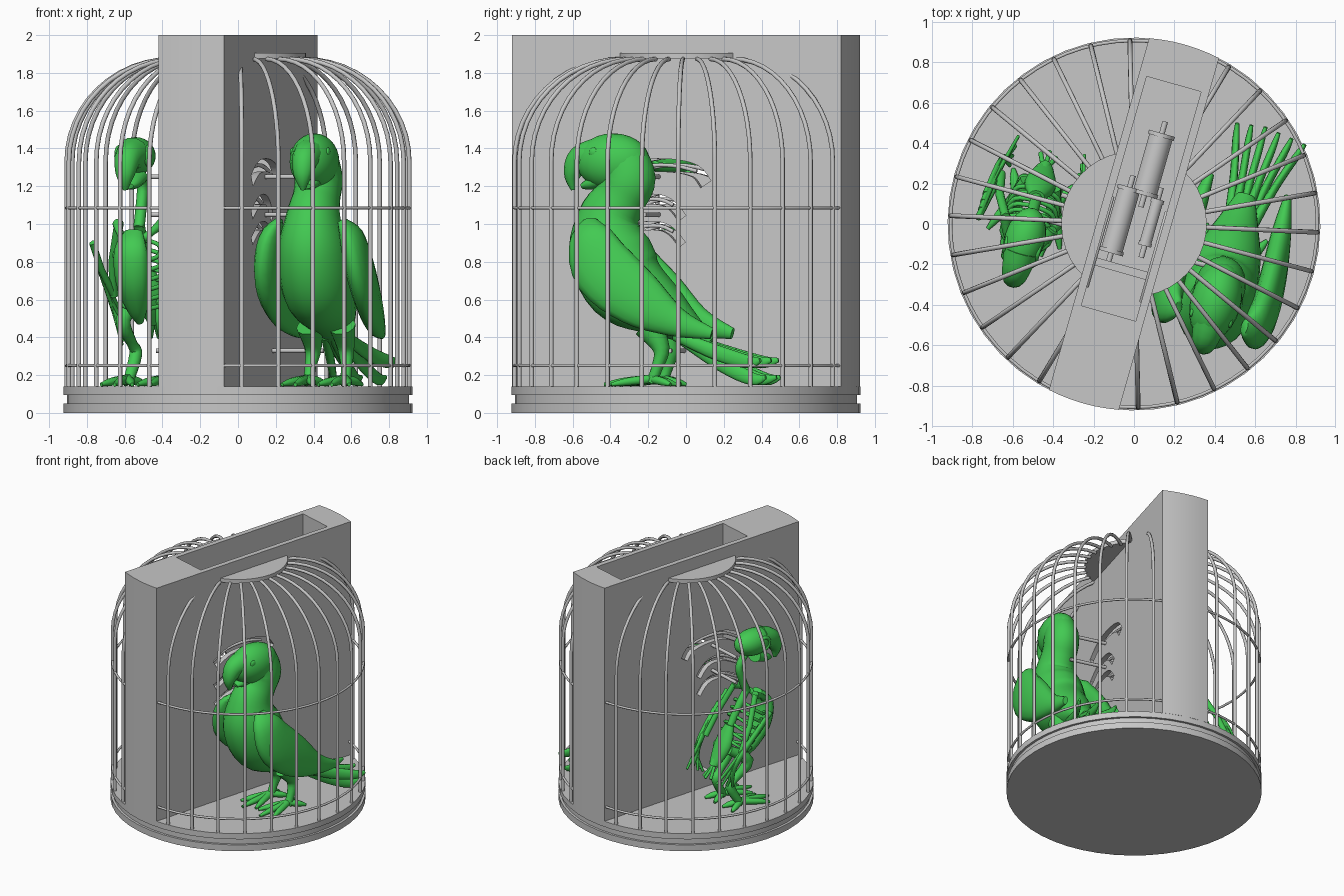
import bpy, bmesh, math
from mathutils import Matrix, Vector

if "Cube" in bpy.data.objects:
    bpy.data.objects.remove(bpy.data.objects["Cube"])


def material(name, color):
    m = bpy.data.materials.new(name)
    m.use_nodes = True
    m.diffuse_color = color
    m.node_tree.nodes["Principled BSDF"].inputs["Base Color"].default_value = color
    return m


GREY = material("stone grey", (.57, .57, .57, 1))
GREEN = material("feather green", (.055, .59, .085, 1))
TURN = Matrix.Rotation(math.radians(-15.9), 4, "Z")
RADIUS, HALF = .923, .18          # cage radius and half thickness of the wall


def shade(ob, angle):
    bpy.ops.object.select_all(action="DESELECT")
    ob.select_set(True)
    bpy.context.view_layer.objects.active = ob
    bpy.ops.object.shade_smooth_by_angle(angle=math.radians(angle))


def finish(name, bm, mat, frame=TURN, angle=40):
    bmesh.ops.recalc_face_normals(bm, faces=bm.faces)
    bm.transform(frame)
    mesh = bpy.data.meshes.new(name)
    bm.to_mesh(mesh)
    bm.free()
    mesh.materials.append(mat)
    ob = bpy.data.objects.new(name, mesh)
    bpy.context.collection.objects.link(ob)
    shade(ob, angle)
    return ob


def prism(name, outline, low, high, frame=TURN):
    bm = bmesh.new()
    face = bm.faces.new([bm.verts.new((x, y, low)) for x, y in outline])
    top = bmesh.ops.extrude_face_region(bm, geom=[face])["geom"]
    bmesh.ops.translate(bm, vec=(0, 0, high - low),
                        verts=[g for g in top if isinstance(g, bmesh.types.BMVert)])
    return finish(name, bm, GREY, frame)


def smooth_path(rows, steps):
    """Catmull-Rom interpolation of positions and section sizes."""
    rows = [Vector(r) for r in rows]
    out = []
    for i in range(len(rows) - 1):
        a, b, c, d = rows[max(i - 1, 0)], rows[i], rows[i + 1], rows[min(i + 2, len(rows) - 1)]
        for s in range(steps):
            t = s / steps
            out.append(b + (c - a) * t / 2 + (a - b * 2.5 + c * 2 - d / 2) * t ** 2
                       + ((b - c) * 3 + d - a) * t ** 3 / 2)
    return out + [rows[-1]]


def tube(name, rows, mat=GREY, frame=TURN, sides=12, steps=4):
    """Loft through rows of x, y, z, half width, half depth."""
    rows = smooth_path(rows, steps)
    pos = [Vector(r[:3]) for r in rows]
    bm, rings, side = bmesh.new(), [], None
    for i, p in enumerate(pos):
        t = (pos[min(i + 1, len(pos) - 1)] - pos[max(i - 1, 0)]).normalized()
        if side is None:
            side = Vector((1, 0, 0)) if abs(t.x) < .9 else Vector((0, 1, 0))
        side = (side - t * side.dot(t)).normalized()
        up = t.cross(side)
        grow = math.sqrt(2) if sides == 4 else 1
        ring = []
        for k in range(sides):
            a = math.tau * (k + .5) / sides
            ring.append(bm.verts.new(p + side * math.cos(a) * max(rows[i][3], .002) * grow
                                     + up * math.sin(a) * max(rows[i][4], .002) * grow))
        rings.append(ring)
    for a, b in zip(rings, rings[1:]):
        for k in range(sides):
            bm.faces.new((a[k], a[k - 1], b[k - 1], b[k]))
    bm.faces.new(rings[0])
    bm.faces.new(rings[-1])
    return finish(name, bm, mat, frame, 60)


def rod(name, points, r, mat=GREY, frame=TURN, sides=8, steps=1):
    return tube(name, [(*p, r, r) for p in points], mat, frame, sides, steps)


def ball(name, centre, size, frame):
    bm = bmesh.new()
    bmesh.ops.create_uvsphere(bm, u_segments=24, v_segments=14, radius=1)
    bm.transform(Matrix.Translation(centre) @ Matrix.Diagonal((*size, 1)))
    return finish(name, bm, GREEN, frame, 60)


def arc(r, start, end, n):
    return [(r * math.cos(start + (end - start) * i / n),
             r * math.sin(start + (end - start) * i / n)) for i in range(n + 1)]


# Grooved round base
for name, r, low, high in (("base_foot", RADIUS, 0, .05), ("base_groove", .905, .05, .095),
                           ("base_floor", RADIUS, .095, .14)):
    prism(name, arc(r, 0, math.tau, 48)[:-1], low, high)

# Dividing wall with a deep pocket and curved slots
lean = math.asin(HALF / RADIUS)
ends = arc(RADIUS, math.pi / 2 - lean, math.pi / 2 + lean, 6)
wall = prism("dividing_wall", ends + [(-x, -y) for x, y in ends], .14, 2)
cutters = [prism("pocket_cutter", [(-.14, -.46), (.14, -.46), (.14, .72), (-.14, .72)], .3, 2.2)]
for z, depth, back in ((1.23, .034, 0), (1.05, .026, .13), (.91, .022, .13)):
    path = [(0, -.36, z), (0, -.22, z + .07), (0, -.04 - back / 2, z + .08),
            (0, .1 - back, z + .05), (0, .16 - back, z - .02)]
    cutters.append(tube("slot_cutter", [(*p, .3, depth) for p in path], sides=4))
    # Levers lying inside each slot
    for s in (-1, 1):
        rod("slot_lever", [(s * .14, y, h) for x, y, h in path[:4]], .011, steps=3)
for c in cutters:
    c.hide_render = True
    mod = wall.modifiers.new("cut", "BOOLEAN")
    mod.object, mod.operation, mod.solver = c, "DIFFERENCE", "EXACT"
    bpy.context.view_layer.objects.active = wall
    bpy.ops.object.modifier_apply(modifier=mod.name)
    bpy.data.objects.remove(c)
shade(wall, 30)

# Drive machinery in the pocket
for x, y, r, length in ((.01, .31, .06, .28), (-.07, 0, .055, .3), (.08, .03, .03, .2)):
    half = length / 2
    rod("motor", [(x, y - half, .75), (x, y + half, .75)], r, sides=20)
    rod("motor_shaft", [(x, y - half - .08, .75), (x, y + half + .08, .75)], .015)
    for end in (-1, 1):
        rod("motor_flange", [(x, y + end * half, .75), (x, y + end * (half + .02), .75)], r * 1.12, sides=20)
prism("machine_plate", [(-.13, -.25), (.13, -.25), (.13, -.21), (-.13, -.21)], .3, .85)

# Cage halves: roof plate, bars and rings
for half in (0, math.pi):
    frame = TURN @ Matrix.Rotation(half, 4, "Z")
    edge = math.acos(.165 / .36)
    prism("cage_roof", arc(.36, -edge, edge, 14), 1.875, 1.905, frame)
    for k in range(-6, 7):
        a = math.radians(12.3 * k + 1)
        profile = [(.908, .13)] + [(.348 + x, 1.33 + z * .97) for x, z in arc(.56, 0, math.pi / 2, 12)]
        points = [(r * math.cos(a), r * math.sin(a), z)
                  for r, z in profile if r * math.cos(a) > .16]
        rod("cage_bar", points, .012, frame=frame)
    edge = math.pi / 2 - lean
    for z in (.25, 1.085):
        rod("cage_ring", [(x, y, z) for x, y in arc(.908, -edge, edge, 30)], .009, frame=frame)
    # Push rods from the wall to the figure
    for y, z in ((-.1, 1.25), (-.1, 1.05), (.04, .33)):
        sign = -1 if half else 1
        rod("push_rod", [(sign * .15, y, z), (sign * .46, y, z)], .013)


def feet(frame):
    for s in (-1, 1):
        x = s * .1
        for spread, reach in ((-.09, -.2), (.0, -.26), (.08, -.2), (-.05, .12), (.06, .12)):
            tube("toe", [(x, 0, .18, .025, .025), (x + spread * .6, reach * .6, .165, .024, .022),
                         (x + spread, reach, .15, .01, .01)], GREEN, frame, 8)


def beak(frame, y=0):
    tube("upper_beak", [(0, y - .32, 1.37, .09, .09), (0, y - .42, 1.34, .07, .075),
                        (0, y - .465, 1.26, .05, .045), (0, y - .46, 1.18, .012, .012)], GREEN, frame)
    tube("lower_beak", [(0, y - .27, 1.25, .07, .05), (0, y - .36, 1.215, .055, .035),
                        (0, y - .41, 1.2, .03, .015)], GREEN, frame)


# Feathered bird on the left side of the wall
bird = TURN @ Matrix.Translation((.495, -.02, 0))
tube("bird_body", [(0, .3, .37, .05, .035), (0, .17, .45, .1, .085), (0, .02, .55, .155, .15),
                   (0, -.17, .68, .19, .22), (0, -.26, .87, .185, .22), (0, -.26, 1.03, .145, .17),
                   (0, -.2, 1.14, .125, .14), (0, -.16, 1.24, .125, .15),
                   (0, -.2, 1.35, .11, .14)], GREEN, bird, 24, 5)
ball("bird_head", (0, -.24, 1.33), (.125, .2, .15), bird)
beak(bird)
for s in (-1, 1):
    ball("bird_eye", (s * .098, -.32, 1.38), (.012, .025, .025), bird)
    tube("bird_wing", [(s * .17, -.32, 1.02, .02, .04), (s * .22, -.3, .93, .06, .12),
                       (s * .245, -.22, .76, .07, .17), (s * .24, -.03, .6, .065, .15),
                       (s * .22, .17, .48, .05, .08), (s * .2, .36, .42, .02, .03)],
         GREEN, bird, 16)
    tube("bird_leg", [(s * .09, -.02, .46, .07, .08), (s * .09, .05, .34, .045, .045),
                      (s * .1, .03, .24, .03, .03), (s * .1, 0, .16, .03, .03)], GREEN, bird)
feet(bird)
for k in range(-2, 4):
    lift = .09 * (k % 2)
    tube("tail_feather", [(k * .02, .12, .41, .028, .03), (k * .042, .38, .26 + lift * .6, .02, .042),
                          (k * .062, .56, .18 + lift, .018, .035),
                          (k * .07, .66 - .01 * abs(k), .19 + lift, .01, .012)], GREEN, bird)

# Skeleton bird on the right side of the wall
bones = TURN @ Matrix.Translation((-.5, -.02, 0))
ball("skull", (0, -.2, 1.36), (.1, .16, .1), bones)
beak(bones, .06)
for s in (-1, 1):
    rod("eye_socket", [(s * .08, -.24 + y, 1.36 + z) for y, z in arc(.045, 0, math.tau, 16)],
        .014, GREEN, bones)
rod("neck_bones", [(0, -.14, 1.3), (0, -.07, 1.2), (0, -.1, 1.08), (0, -.14, .98)], .03, GREEN, bones, steps=4)
rod("spine", [(0, -.14, 1), (0, -.04, .85), (0, .06, .66), (0, .18, .48)], .03, GREEN, bones, steps=4)
tube("breastbone", [(0, -.24, .96, .05, .02), (0, -.3, .86, .09, .05), (0, -.27, .7, .09, .06),
                    (0, -.18, .56, .06, .05), (0, -.12, .48, .02, .02)], GREEN, bones)
tube("pelvis", [(0, .02, .76, .04, .03), (0, .08, .62, .08, .05), (0, .17, .48, .04, .03)], GREEN, bones)
for s in (-1, 1):
    for k in range(6):
        y, z = -.09 + .03 * k, .92 - .05 * k
        rod("rib", [(0, y, z), (s * .1, y - .02, z - .03), (s * .12, y - .1, z - .09),
                    (s * .05, -.26 + .025 * k, z - .12)], .012, GREEN, bones, steps=4)
    tube("collar_bone", [(s * .12, -.12, 1, .03, .03), (s * .09, -.2, .96, .02, .02),
                         (s * .03, -.27, .9, .025, .025)], GREEN, bones)
    rod("upper_wing_bone", [(s * .12, -.12, 1), (s * .18, -.02, .8), (s * .2, .08, .62)], .022, GREEN, bones)
    rod("lower_wing_bone", [(s * .2, .08, .62), (s * .23, -.06, .76), (s * .25, -.16, .9)], .018, GREEN, bones)
    for k in range(4):
        tube("wing_quill", [(s * .25, -.16 + .04 * k, .9 - .04 * k, .014, .02),
                            (s * .22, .06 + .03 * k, .66 - .04 * k, .012, .022),
                            (s * .17, .28 - .05 * k, .42 - .02 * k, .008, .01)], GREEN, bones, 8)
    tube("leg_bones", [(s * .07, .08, .6, .035, .035), (s * .11, -.06, .49, .04, .045),
                       (s * .09, .04, .37, .028, .028), (s * .08, .08, .31, .035, .035),
                       (s * .1, 0, .16, .028, .028)], GREEN, bones)
feet(bones)
for k in (-1, 0, 1):
    rod("tail_bone", [(0, .15, .5), (k * .04, .25 - .02 * abs(k), .4)], .012, GREEN, bones)
